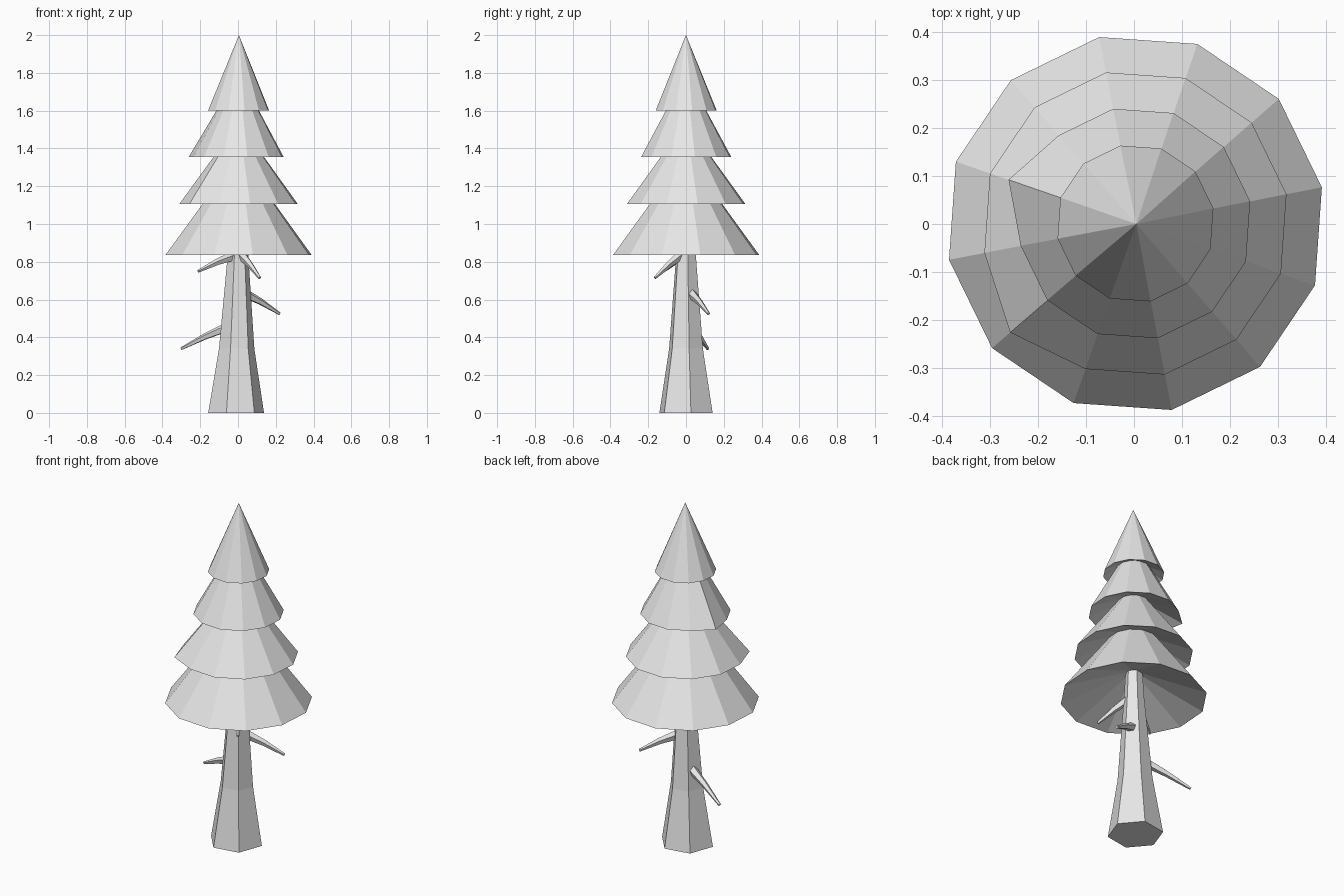
import bpy, bmesh
from math import cos, sin, radians
from mathutils import Vector

cube = bpy.data.objects.get("Cube")
if cube:
    bpy.data.objects.remove(cube, do_unlink=True)

# One plain grey for the whole tree
grey = bpy.data.materials.new("plain_grey")
grey.use_nodes = True
colour = (0.8, 0.8, 0.8, 1)
grey.diffuse_color = colour
grey.node_tree.nodes["Principled BSDF"].inputs["Base Color"].default_value = colour


def finish(name, bm):
    bmesh.ops.recalc_face_normals(bm, faces=bm.faces)
    mesh = bpy.data.meshes.new(name)
    bm.to_mesh(mesh)
    bm.free()
    mesh.materials.append(grey)
    obj = bpy.data.objects.new(name, mesh)
    bpy.context.collection.objects.link(obj)
    return obj


def ring(bm, centre, radius, sides, turn, u=Vector((1, 0, 0)), v=Vector((0, 1, 0))):
    angles = [radians(turn + 360 * i / sides) for i in range(sides)]
    return [bm.verts.new(Vector(centre) + radius * (cos(a) * u + sin(a) * v)) for a in angles]


def bridge(bm, low, high):
    for i in range(len(low)):
        j = (i + 1) % len(low)
        bm.faces.new((low[i], low[j], high[j], high[i]))


def loft(name, rings, bm):
    for low, high in zip(rings, rings[1:]):
        bridge(bm, low, high)
    bm.faces.new(rings[0])
    bm.faces.new(rings[-1])
    return finish(name, bm)


def foliage(name, radius, base, apex, hollow, jut=None):
    """Twelve-sided cone with a hollow underside and perhaps one longer corner."""
    bm = bmesh.new()
    rim = ring(bm, (0.003, 0.001, base), radius, 12, 11)
    if jut:
        corner, stretch = jut
        rim[corner].co.x *= stretch
        rim[corner].co.y *= stretch
    top = bm.verts.new((0.005, 0, apex))
    under = bm.verts.new((0.005, 0, base + hollow))
    for i in range(12):
        j = (i + 1) % 12
        bm.faces.new((rim[i], rim[j], top))
        bm.faces.new((rim[j], rim[i], under))
    return finish(name, bm)


def branch(name, root, tip):
    """Five-sided tapering branch with a slight bend."""
    root, tip = Vector(root), Vector(tip)
    axis = (tip - root).normalized()
    u = axis.cross(Vector((0, 0, 1))).normalized()
    v = u.cross(axis)
    middle = root.lerp(tip, 0.5) + Vector((0, 0, 0.006))
    bm = bmesh.new()
    rings = [ring(bm, p, r, 5, 90, u, v)
             for p, r in ((root, 0.028), (middle, 0.018), (tip, 0.008))]
    return loft(name, rings, bm)


# Foliage tiers
foliage("foliage_bottom", 0.395, 0.835, 1.37, 0.17)
foliage("foliage_lower", 0.32, 1.105, 1.54, 0.14, (7, 1.08))
foliage("foliage_upper", 0.243, 1.355, 1.80, 0.11, (5, 1.15))
foliage("foliage_top", 0.165, 1.6, 2.0, 0.08)

# Six-sided flared trunk
bm = bmesh.new()
sections = ((-0.01, 0, 0.15), (-0.007, 0.34, 0.095), (0, 0.84, 0.055), (0, 1.02, 0.045))
loft("trunk", [ring(bm, (x, 0, z), r, 6, 10) for x, z, r in sections], bm)

# Bare branches
branch("branch_low", (-0.04, 0.02, 0.46), (-0.30, 0.115, 0.34))
branch("branch_middle", (0.02, 0.02, 0.64), (0.22, 0.12, 0.525))
branch("branch_high_right", (-0.01, -0.01, 0.835), (-0.21, -0.12, 0.75))
branch("branch_high_left", (0.01, -0.015, 0.845), (0.115, -0.165, 0.715))
